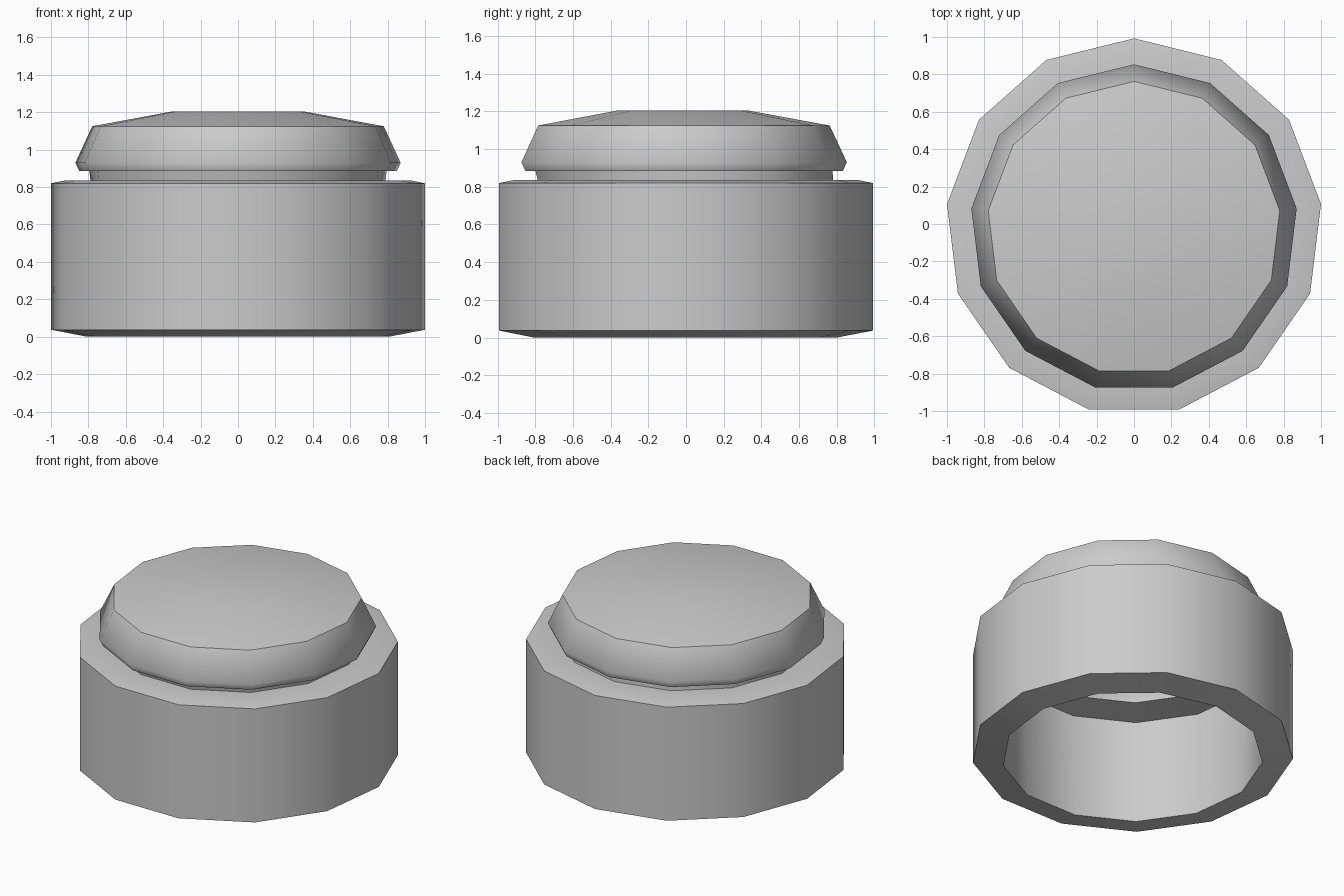
import bpy
import bmesh
from math import sin, cos, tau, pi, radians

cube = bpy.data.objects.get("Cube")
if cube:
    bpy.data.objects.remove(cube)

SIDES = 13

grey = bpy.data.materials.new("plain grey")
grey.use_nodes = True
colour = (0.6, 0.6, 0.6, 1)
grey.diffuse_color = colour
grey.node_tree.nodes["Principled BSDF"].inputs["Base Color"].default_value = colour


def centre_y(z):
    """The flared cap sits slightly forward of the base."""
    return -0.0225 if z > 0.88 else -0.0145


def lathe(name, profile):
    """Turn an open (radius, height) profile; radius 0 becomes a pole."""
    bm = bmesh.new()
    rings = []
    for r, z in profile:
        count = SIDES if r else 1
        angles = [pi / 2 + tau * i / SIDES for i in range(count)]
        rings.append([bm.verts.new((r * cos(a), r * sin(a) + centre_y(z), z)) for a in angles])
    for low, high in zip(rings, rings[1:]):
        for i in range(SIDES):
            j = (i + 1) % SIDES
            if len(low) == 1:
                bm.faces.new((low[0], high[j], high[i]))
            elif len(high) == 1:
                bm.faces.new((low[i], low[j], high[0]))
            else:
                bm.faces.new((low[i], low[j], high[j], high[i]))
    bmesh.ops.recalc_face_normals(bm, faces=bm.faces)
    mesh = bpy.data.meshes.new(name)
    bm.to_mesh(mesh)
    bm.free()
    mesh.materials.append(grey)
    obj = bpy.data.objects.new(name, mesh)
    bpy.context.collection.objects.link(obj)
    bpy.ops.object.select_all(action="DESELECT")
    obj.select_set(True)
    bpy.context.view_layer.objects.active = obj
    bpy.ops.object.shade_smooth_by_angle(angle=radians(52))


# Hollow interior, from the domed ceiling down to the open bottom
inside = [(0, 1.015), (0.33, 1.015), (0.66, 0.98), (0.685, 0.93), (0.68, 0.89),
          (0.632, 0.796), (0.626, 0.748), (0.835, 0.725), (0.815, 0)]
# Base wall and shoulder
base = [(1.007, 0.037), (1.007, 0.82), (0.93, 0.835)]
# Neck, flared rim and shallow domed top
cap = [(0.795, 0.835), (0.8, 0.885), (0.855, 0.885), (0.876, 0.93),
       (0.785, 1.125), (0.35, 1.205), (0, 1.205)]

lathe("hollow_cap_shell", inside + base + cap)
